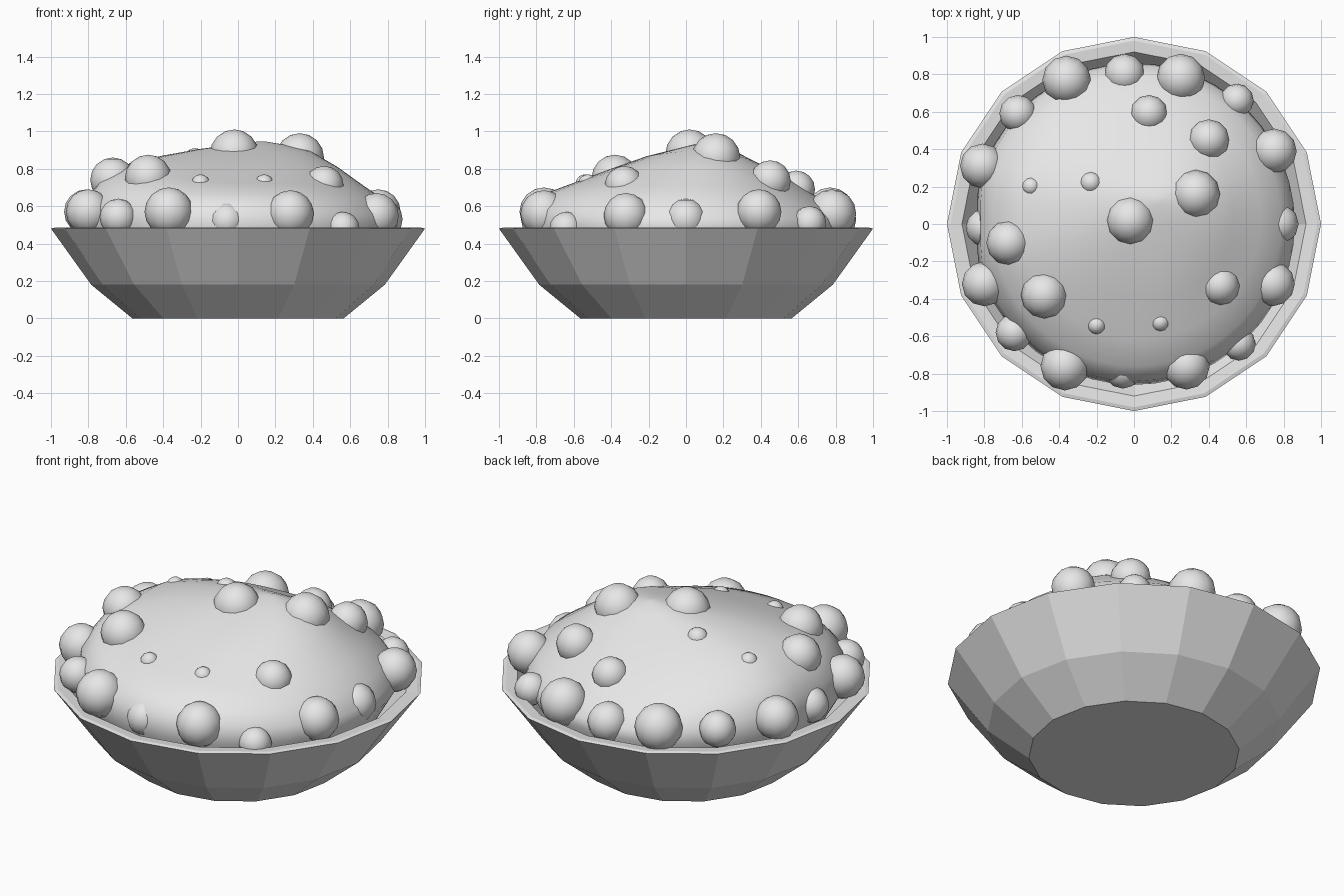
import bpy, bmesh, math
from mathutils import Matrix

if "Cube" in bpy.data.objects:
    bpy.data.objects.remove(bpy.data.objects["Cube"])

grey = bpy.data.materials.new("light grey")
grey.diffuse_color = (0.8, 0.8, 0.8, 1)
grey.use_nodes = True
grey.node_tree.nodes["Principled BSDF"].inputs["Base Color"].default_value = grey.diffuse_color


def finish(name, bm, smooth):
    bmesh.ops.recalc_face_normals(bm, faces=bm.faces)
    for f in bm.faces:
        f.smooth = smooth
    me = bpy.data.meshes.new(name)
    bm.to_mesh(me)
    bm.free()
    me.materials.append(grey)
    ob = bpy.data.objects.new(name, me)
    bpy.context.collection.objects.link(ob)
    return ob


def skin(bm, rings, closed_start=True, closed_end=True):
    """Join rings of points with quads, capping the ends."""
    vs = [[bm.verts.new(p) for p in r] for r in rings]
    n = len(vs[0])
    for a, b in zip(vs, vs[1:]):
        for i in range(n):
            j = (i + 1) % n
            bm.faces.new((a[i], a[j], b[j], b[i]))
    if closed_start:
        bm.faces.new(vs[0])
    if closed_end:
        bm.faces.new(vs[-1])


# Bowl: sixteen flat sides, outer wall, flat rim and inner wall
profile = [(0.565, 0), (0.785, 0.18), (1.0, 0.48), (0.98, 0.485),
           (0.92, 0.48), (0.72, 0.2), (0.5, 0.06)]
bm = bmesh.new()
skin(bm, [[(r * math.cos(math.tau * i / 16), r * math.sin(math.tau * i / 16), z)
           for i in range(16)] for r, z in profile])
finish("bowl", bm, False)

# Mound: lopsided dome, heights blended between four side profiles
steps = [0.03, 0.15, 0.35, 0.55, 0.75, 0.9, 0.98, 1.0]
right = [0.945, 0.93, 0.895, 0.81, 0.705, 0.63, 0.54, 0.48]
back = [0.945, 0.905, 0.83, 0.76, 0.665, 0.59, 0.53, 0.48]
left = [0.945, 0.93, 0.905, 0.87, 0.82, 0.735, 0.62, 0.48]
front = [0.945, 0.915, 0.865, 0.795, 0.72, 0.665, 0.59, 0.48]
peak_x, peak_y, N = 0.13, 0.13, 48
rings = []
for k, s in enumerate(steps):
    ring = []
    for i in range(N):
        a = math.tau * i / N
        c, d = math.cos(a), math.sin(a)
        ex, ey = max(0.86 * c, -0.84), 0.86 * d
        hx = right[k] if c > 0 else left[k]
        hy = back[k] if d > 0 else front[k]
        ring.append((peak_x + (ex - peak_x) * s, peak_y + (ey - peak_y) * s,
                     hx * c * c + hy * d * d))
    rings.append(ring)
for r, z in ((0.74, 0.27), (0.5, 0.1)):
    rings.append([(r * math.cos(math.tau * i / N), r * math.sin(math.tau * i / N), z)
                  for i in range(N)])
bm = bmesh.new()
skin(bm, rings)
finish("mound", bm, True)

# Round pieces half sunk in the mound: x, y, z, radius
balls = [
    (-.02, .02, .88, .13), (.33, .16, .86, .13), (.40, .45, .735, .11),
    (.75, .39, .57, .12), (.77, 0, .53, .11), (.74, -.32, .55, .12),
    (.46, -.33, .71, .105), (.28, -.76, .56, .125), (-.06, -.78, .52, .10),
    (-.37, -.76, .57, .13), (-.64, -.58, .54, .10), (-.80, -.32, .57, .12),
    (-.48, -.38, .75, .125), (-.67, -.10, .74, .12), (-.80, -.02, .52, .10),
    (-.81, .31, .57, .12), (-.62, .59, .56, .10), (-.36, .77, .57, .13),
    (-.05, .80, .53, .11), (.25, .78, .56, .13), (.55, .66, .51, .09),
    (.08, .59, .69, .10), (.56, -.64, .48, .09),
    (-.20, -.54, .72, .05), (.14, -.525, .72, .05),
    (-.23, .22, .85, .06), (-.55, .20, .79, .05)]
for i, (x, y, z, r) in enumerate(balls):
    bm = bmesh.new()
    bmesh.ops.create_uvsphere(bm, u_segments=12, v_segments=8, radius=r,
                              matrix=Matrix.Translation((x, y, z)))
    finish("round_piece_%02d" % (i + 1), bm, True)
